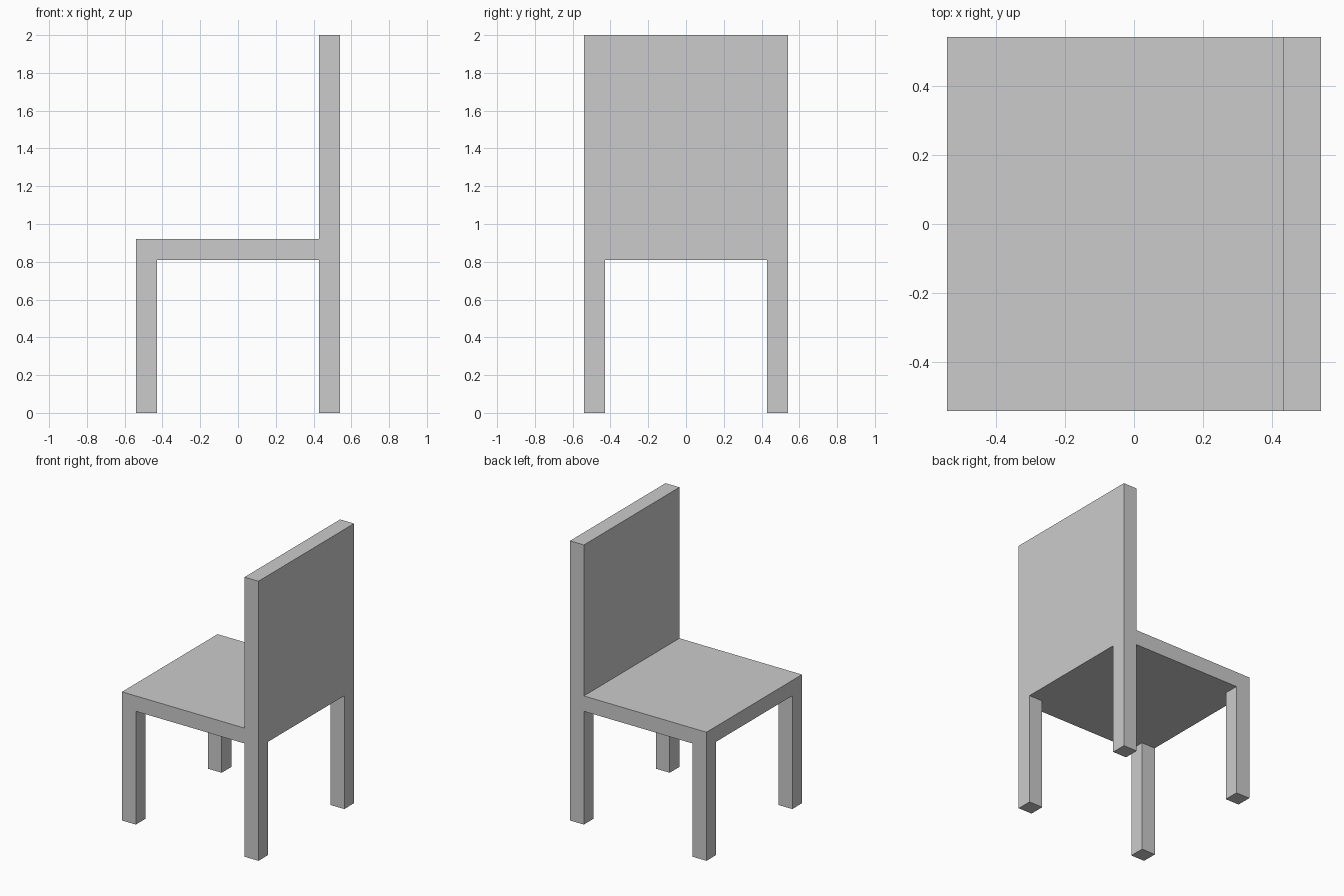
import bpy
import bmesh
import math

if "Cube" in bpy.data.objects:
    bpy.data.objects.remove(bpy.data.objects["Cube"])

HALF, INNER = 0.54, 0.43            # outer half width, inner edge of legs/back
SEAT_LOW, SEAT_TOP, TOP = 0.81, 0.92, 2.0

bm = bmesh.new()


def extrude(faces, z, keep=False):
    """Extrude faces vertically to height z."""
    out = bmesh.ops.extrude_face_region(bm, geom=faces, use_keep_orig=keep)
    for v in out["geom"]:
        if isinstance(v, bmesh.types.BMVert):
            v.co.z = z


def pick(z, test):
    """Horizontal faces at height z whose centre passes the test."""
    found = []
    for f in bm.faces:
        c = f.calc_center_median()
        if all(abs(v.co.z - z) < 1e-4 for v in f.verts) and test(c):
            found.append(f)
    return found


# Seat slab: 3 x 3 grid with narrow borders
bmesh.ops.create_grid(bm, x_segments=3, y_segments=3, size=HALF)
for v in bm.verts:
    v.co.z = SEAT_LOW
    for i in (0, 1):
        if abs(v.co[i]) < 0.3:
            v.co[i] = math.copysign(INNER, v.co[i])
extrude(list(bm.faces), SEAT_TOP, keep=True)

# Four legs from the corner cells
extrude(pick(SEAT_LOW, lambda c: abs(c.x) > INNER and abs(c.y) > INNER), 0.0)

# Backrest from the +x strip
extrude(pick(SEAT_TOP, lambda c: c.x > INNER), TOP)

# Merge flat areas into clean faces
bmesh.ops.recalc_face_normals(bm, faces=bm.faces[:])
bmesh.ops.dissolve_limit(bm, angle_limit=0.01, verts=bm.verts[:], edges=bm.edges[:])

mesh = bpy.data.meshes.new("chair")
bm.to_mesh(mesh)
bm.free()
bpy.context.collection.objects.link(bpy.data.objects.new("chair", mesh))
